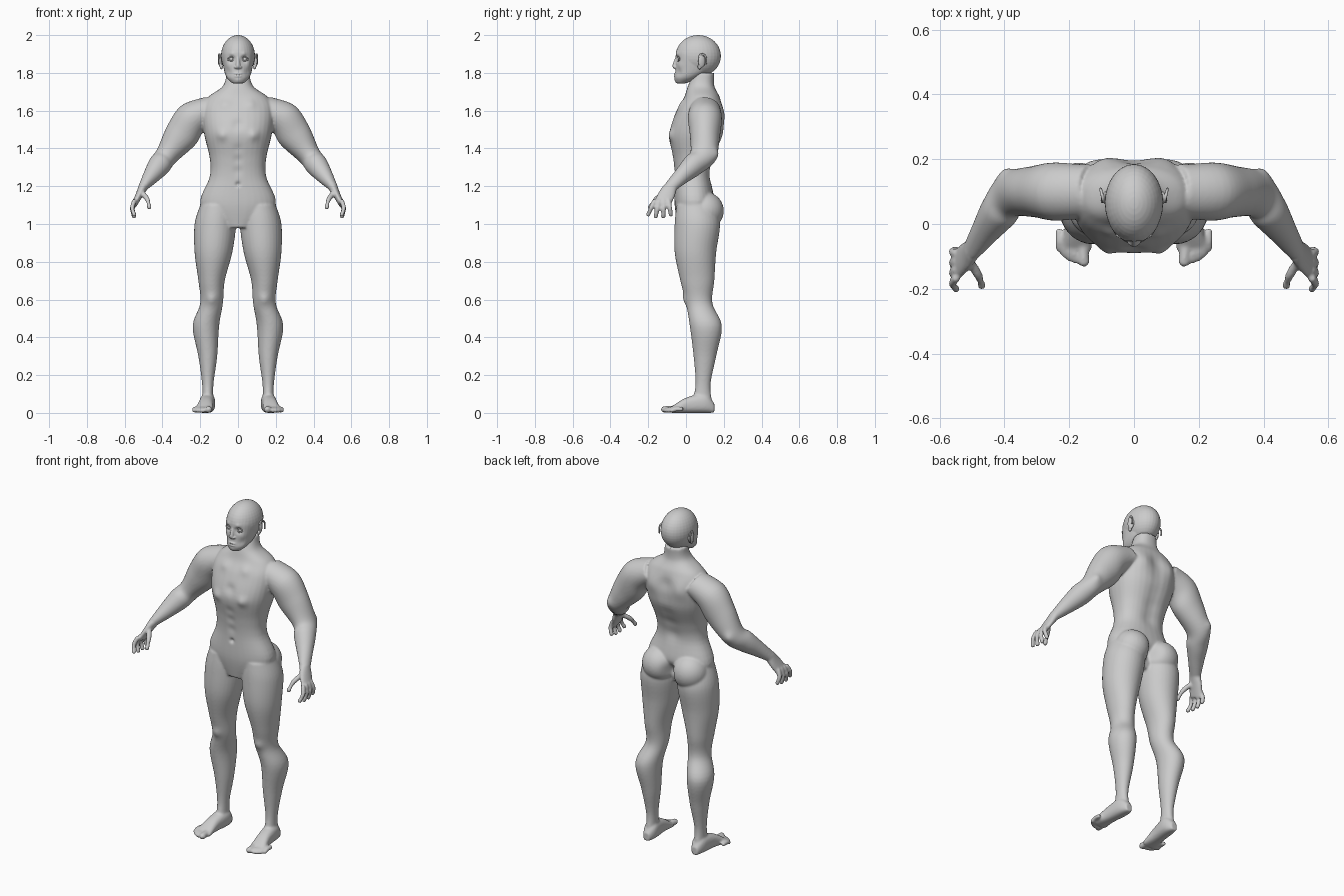
import bpy, bmesh, math
from mathutils import Vector, Matrix

cube = bpy.data.objects.get("Cube")
if cube:
    bpy.data.objects.remove(cube)

skin = bpy.data.materials.new("plain grey skin")
skin.use_nodes = True
grey = (0.6, 0.6, 0.6, 1)
skin.diffuse_color = grey
skin.node_tree.nodes["Principled BSDF"].inputs["Base Color"].default_value = grey


def blend(before, start, end, after, t):
    """Smooth Catmull-Rom value between start and end."""
    leave, arrive = (end - before) / 2, (after - start) / 2
    gap = end - start
    return start + leave * t + (gap * 3 - leave * 2 - arrive) * t**2 + (leave + arrive - gap * 2) * t**3


def loft(bm, rings, power=2, sides=32, steps=6):
    """Closed skin through rings given as (centre, u axis, v axis)."""
    last, fine = len(rings) - 1, []
    for i in range(last):
        near = [rings[min(max(i + k, 0), last)] for k in (-1, 0, 1, 2)]
        for step in range(steps):
            fine.append([blend(*part, step / steps) for part in zip(*near)])
    fine.append(rings[-1])
    loops = []
    for centre, u, v in fine:
        loop = []
        for k in range(sides):
            angle = math.tau * k / sides
            x, y = [math.copysign(abs(n) ** (2 / power), n) for n in (math.cos(angle), math.sin(angle))]
            loop.append(bm.verts.new(centre + u * x + v * y))
        loops.append(loop)
    faces = [bm.faces.new(loops[0]), bm.faces.new(loops[-1])]
    for low, high in zip(loops, loops[1:]):
        for k in range(sides):
            n = (k + 1) % sides
            faces.append(bm.faces.new((low[k], low[n], high[n], high[k])))
    bmesh.ops.recalc_face_normals(bm, faces=faces)


def upright(bm, rows, power=2):
    """Level sections: height, half width, front y, back y, centre x."""
    loft(bm, [(Vector((x, (front + back) / 2, z)), Vector((half, 0, 0)), Vector((0, (back - front) / 2, 0)))
              for z, half, front, back, x in rows], power)


def limb(bm, rows, ref=(0, 1, 0)):
    """Sections square to a path: point, radius across, radius along ref."""
    points, rings = [Vector(row[0]) for row in rows], []
    for i, (point, across, along) in enumerate(rows):
        path = (points[min(i + 1, len(points) - 1)] - points[max(i - 1, 0)]).normalized()
        side = path.cross(Vector(ref)).normalized()
        rings.append((Vector(point), side * across, side.cross(path) * along))
    loft(bm, rings)


def ball(bm, centre, radii, turn=0):
    matrix = Matrix.Translation(centre) @ Matrix.Rotation(turn, 4, 'Z') @ Matrix.Diagonal((*radii, 1))
    bmesh.ops.create_uvsphere(bm, u_segments=32, v_segments=20, radius=1, matrix=matrix)


def digit(bm, points, radius):
    """Finger or toe with round joints."""
    limb(bm, [(point, radius, radius) for point in points], (1, 2, 3))
    for point in points:
        ball(bm, point, (radius,) * 3)


def mirror(bm):
    """Add the right side."""
    new = bmesh.ops.duplicate(bm, geom=bm.verts[:] + bm.edges[:] + bm.faces[:])["geom"]
    for item in new:
        if isinstance(item, bmesh.types.BMVert):
            item.co.x *= -1
    bmesh.ops.reverse_faces(bm, faces=[f for f in new if isinstance(f, bmesh.types.BMFace)])


def finish(bm, name, voxel=0, smooth=0, dents=()):
    """Fuse the pieces to one skin, then push soft dents and bumps into it."""
    mesh = bpy.data.meshes.new(name)
    bm.to_mesh(mesh)
    bm.free()
    ob = bpy.data.objects.new(name, mesh)
    bpy.context.collection.objects.link(ob)
    if voxel:
        fuse = ob.modifiers.new("fuse", 'REMESH')
        fuse.mode, fuse.voxel_size = 'VOXEL', voxel
        ob.modifiers.new("soften", 'SMOOTH').iterations = smooth
        depsgraph = bpy.context.evaluated_depsgraph_get()
        mesh = bpy.data.meshes.new_from_object(ob.evaluated_get(depsgraph))
        ob.modifiers.clear()
        ob.data = mesh
    pushes = [(Vector((side * x, y, z)), radius, push)
              for x, y, z, radius, push in dents for side in ((1, -1) if x else (1,))]
    for vert in mesh.vertices:
        for centre, radius, push in pushes:
            far = (vert.co - centre).length / radius
            if far < 2.5:
                vert.co.y += push * math.exp(-far * far)
        vert.co.z = max(vert.co.z, 0)
    mesh.materials.clear()
    mesh.materials.append(skin)
    mesh.shade_smooth()


# Left leg and buttock
bm = bmesh.new()
upright(bm, [(1.1, .09, -.05, .15, .11), (1, .11, -.06, .18, .12), (.85, .1, -.06, .16, .13),
             (.7, .07, -.03, .15, .14), (.58, .06, 0, .14, .14), (.46, .07, .02, .19, .17),
             (.3, .05, .04, .16, .16), (.15, .03, .05, .13, .16), (.05, .03, .03, .14, .16)])
ball(bm, (.1, .1, 1.07), (.1, .1, .1))

# Left foot and toes
loft(bm, [(Vector((x, y, high / 2)), Vector((half, 0, 0)), Vector((0, 0, high / 2)))
          for y, x, half, high in [(.15, .16, .02, .05), (.1, .16, .04, .1),
                                   (0, .17, .04, .08), (-.08, .18, .05, .03)]], 2.5)
digit(bm, [(.16, -.05, .02), (.155, -.115, .018)], .018)
for i in range(1, 5):
    x, y = .167 + .016 * i, -.11 + .003 * i * (i - 1)
    digit(bm, [(x, y + .05, .02), (x, y + .02, .02), (x, y, .012)], .012)

# Left arm
elbow, wrist, knuckle = Vector((.38, .09, 1.36)), Vector((.5, -.08, 1.2)), Vector((.55, -.13, 1.1))
limb(bm, [((.14, .1, 1.61), .07, .08), ((.24, .1, 1.56), .09, .09), ((.3, .1, 1.47), .09, .08),
          (elbow, .06, .07), (elbow.lerp(wrist, .3), .06, .06),
          (elbow.lerp(wrist, .65), .045, .045), (wrist, .026, .034)])

# Left hand: palm, four fanned fingers and thumb
limb(bm, [(wrist, .026, .034), (wrist.lerp(knuckle, .4), .02, .044), (knuckle, .015, .046)])
for i in range(4):
    fan = i - 1.5
    base = knuckle + Vector((0, .026 * fan, .02))
    tip = knuckle + Vector((0, .04 * fan - .01, -.065 + .01 * abs(fan)))
    digit(bm, [base, base.lerp(tip, .5) + Vector((.01, 0, 0)), tip], .0125)
digit(bm, [(.51, -.11, 1.17), (.48, -.16, 1.13), (.47, -.19, 1.09)], .0135)
mirror(bm)

# Torso and neck
upright(bm, [(*row, 0) for row in [
    (1.8, .06, .04, .15), (1.73, .08, .01, .15), (1.67, .16, -.01, .18), (1.6, .19, -.05, .2),
    (1.48, .18, -.09, .2), (1.35, .15, -.07, .15), (1.25, .15, -.06, .13),
    (1.1, .2, -.06, .15), (.98, .08, -.04, .1)]], 2.3)

# Chest, navel, shoulder blades, collarbones, knees, elbows and buttock cleft
marks = [(.09, -.09, 1.47, .03, -.015), (0, -.09, 1.53, .03, .01), (0, -.06, 1.21, .012, .012),
         (.1, .2, 1.58, .05, .012), (.07, -.03, 1.64, .03, -.008), (.14, 0, .6, .03, -.01),
         (.4, .15, 1.37, .03, .012), (0, .15, 1.06, .04, -.03)]
# Spine and belly grooves
marks += [(0, .19 - .02 * i, 1.6 - .08 * i, .045, -.013) for i in range(5)]
marks += [(0, -.07, 1.4 - .06 * i, .025, .005) for i in range(3)]
finish(bm, "body", .006, 8, marks)

# Head: skull, jaw, nose and lips
bm = bmesh.new()
ball(bm, (0, .065, 1.89), (.09, .12, .11))
upright(bm, [(*row, 0) for row in [
    (1.745, .03, -.05, 0), (1.775, .06, -.06, .07), (1.82, .075, -.055, .13),
    (1.9, .085, -.052, .16), (1.94, .07, -.04, .15)]], 2.2)
limb(bm, [((0, -.045, 1.885), .008, .01), ((0, -.06, 1.837), .012, .012), ((0, -.055, 1.823), .01, .008)])
for side in (-1, 1):
    ball(bm, (side * .012, -.056, 1.83), (.009, .01, .007))
for z in (1.782, 1.795):
    ball(bm, (0, -.055, z), (.023, .009, .006))
# Eye sockets, brows, cheeks and chin
finish(bm, "head", .0035, 4, [(.036, -.05, 1.873, .017, .014), (.035, -.05, 1.9, .014, -.006),
                              (.06, -.03, 1.84, .02, -.005), (.05, -.04, 1.8, .02, .005),
                              (0, -.055, 1.758, .016, -.004)])

for name, side in (("left", 1), ("right", -1)):
    # Eye
    bm = bmesh.new()
    ball(bm, (side * .036, -.028, 1.873), (.014, .014, .012))
    finish(bm, name + "_eye")
    # Eyelids
    bm = bmesh.new()
    for rise in (.011, -.01):
        limb(bm, [((side * (.036 + .018 * t), -.042 + .008 * t * t, 1.873 + rise * (1 - .7 * t * t)),
                   .003, .004) for t in (-1, 0, 1)])
    finish(bm, name + "_eyelids")
    # Ear: shell, lobe and curled rim
    bm = bmesh.new()
    ball(bm, (side * .092, .083, 1.862), (.009, .02, .034), side * .35)
    ball(bm, (side * .088, .072, 1.832), (.008, .011, .014))
    rim = [math.pi * k / 6 - 1 for k in range(7)]
    limb(bm, [((side * (.098 + .005 * math.sin(a)), .086 + .022 * math.sin(a), 1.864 + .036 * math.cos(a)),
               .005, .005) for a in rim], (1, 0, 0))
    finish(bm, name + "_ear", .003, 3)
